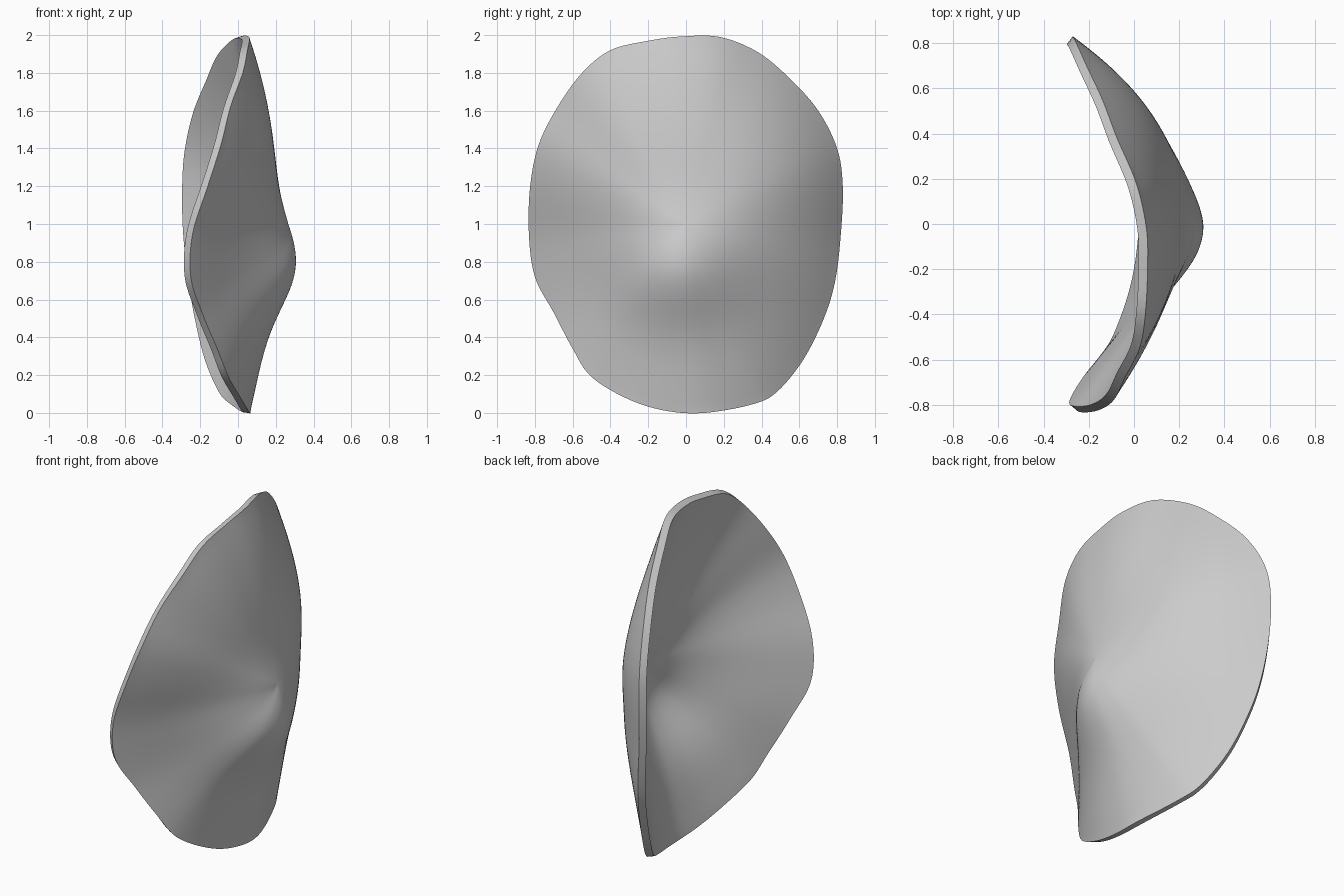
import bpy, bmesh, math
from mathutils import Vector
from mathutils.geometry import interpolate_bezier

cube = bpy.data.objects.get("Cube")
if cube:
    bpy.data.objects.remove(cube)

# Rim of the shell's outer face: (y, z, x), counter-clockwise from the back
RIM = [(.83, 1.2, -.27), (.8, 1.4, -.255), (.7, 1.6, -.21), (.55, 1.77, -.14),
       (.38, 1.91, -.075), (.18, 1.99, .01), (-.02, 1.993, .055), (-.2, 1.97, .06),
       (-.4, 1.92, .05), (-.55, 1.8, .025), (-.68, 1.62, -.04), (-.78, 1.42, -.09),
       (-.825, 1.2, -.16), (-.832, .95, -.24), (-.8, .72, -.25), (-.7, .53, -.19),
       (-.6, .34, -.11), (-.5, .19, -.05), (-.3, .07, .02), (-.1, .01, .055),
       (.1, 0, .06), (.35, .045, -.01), (.48, .11, -.07), (.62, .28, -.145),
       (.73, .5, -.2), (.79, .7, -.235), (.82, .95, -.265)]
STEPS, RINGS = 6, 40
CENTRE = Vector((0, 1.0, .21))


def smooth_loop(points):
    """Closed smooth curve through the points."""
    pts, out = [Vector(p) for p in points], []
    n = len(pts)
    for i in range(n):
        a, b, c, d = (pts[(i + k) % n] for k in (-1, 0, 1, 2))
        out += interpolate_bezier(b, b + (c - a) / 6, c - (d - b) / 6, c, STEPS + 1)[:-1]
    return out


def bulge(y, z):
    """Rounded swelling low on the outer face."""
    return .115 * math.exp(-.5 * (((y + .06) / .24) ** 2 + ((z - .77) / .2) ** 2))


def shell_point(edge, r):
    """Point a fraction r of the way from the centre to the rim."""
    p = CENTRE.lerp(edge, r)
    angle = math.atan2(edge.y - CENTRE.y, edge.x)
    power = 1.95 + .55 * math.cos(angle - math.pi / 4)
    x = edge.z + (CENTRE.z - edge.z) * (1 - r ** power)
    return (x + bulge(p.x, p.y) * (1 - r ** 6), p.x, p.y)


# Curved shell built as rings around the centre
bm = bmesh.new()
rim = smooth_loop(RIM)
count = len(rim)
hub = bm.verts.new(shell_point(rim[0], 0))
rings = [[bm.verts.new(shell_point(e, k / RINGS)) for e in rim] for k in range(1, RINGS + 1)]
for i in range(count):
    j = (i + 1) % count
    bm.faces.new((hub, rings[0][i], rings[0][j]))
    for inner, outer in zip(rings, rings[1:]):
        bm.faces.new((inner[i], outer[i], outer[j], inner[j]))

# Soften the surface, keeping the rim in place
inside = [v for v in bm.verts if not v.is_boundary]
for _ in range(8):
    bmesh.ops.smooth_vert(bm, verts=inside, factor=.5,
                          use_axis_x=True, use_axis_y=True, use_axis_z=True)
mesh = bpy.data.meshes.new("curved_shell")
bm.to_mesh(mesh)
bm.free()
shell = bpy.data.objects.new("curved_shell", mesh)
bpy.context.collection.objects.link(shell)

# Plain grey material
grey = bpy.data.materials.new("plain grey")
grey.use_nodes = True
colour = (.6, .6, .6, 1)
grey.diffuse_color = colour
grey.node_tree.nodes["Principled BSDF"].inputs["Base Color"].default_value = colour
mesh.materials.append(grey)

# Wall thickness, inwards from the outer face
wall = shell.modifiers.new("wall", "SOLIDIFY")
wall.thickness = .042
wall.offset = -1
bpy.context.view_layer.objects.active = shell
shell.select_set(True)
bpy.ops.object.modifier_apply(modifier="wall")
bpy.ops.object.shade_smooth_by_angle(angle=math.radians(40))
